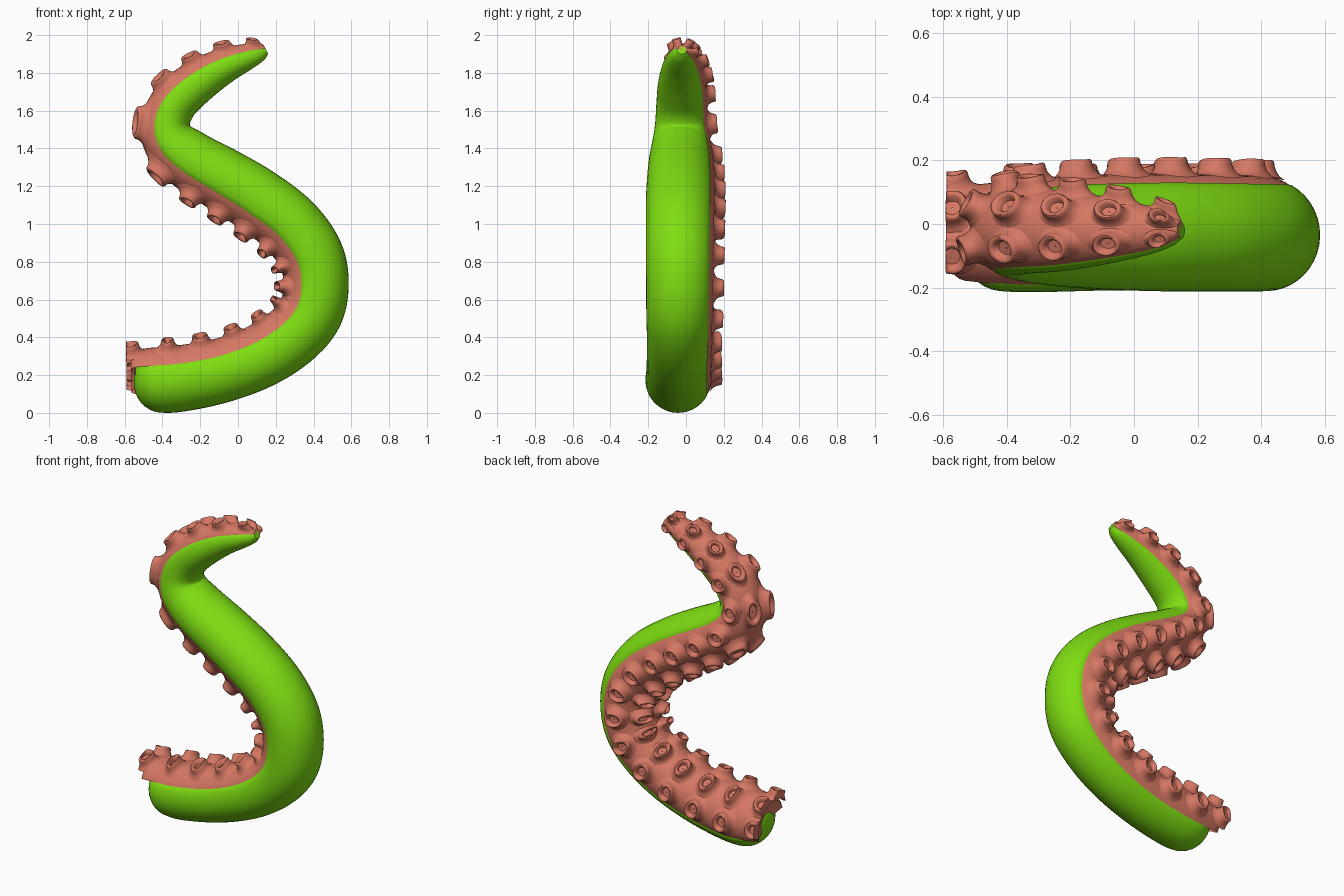
import bpy, bmesh, math
from mathutils import Vector

if "Cube" in bpy.data.objects:
    bpy.data.objects.remove(bpy.data.objects["Cube"])

# Centre path of the tentacle: x, z, radius
PATH = [(-0.57, 0.17, .152), (-0.45, 0.172, .166), (-0.33, 0.175, .172), (-0.1, 0.217, .167),
        (0.12, 0.297, .165), (0.292, 0.41, .165), (0.392, 0.54, .168), (0.417, 0.70, .169),
        (0.382, 0.85, .17), (0.27, 1.0, .17), (0.10, 1.13, .17), (-0.08, 1.24, .165),
        (-0.25, 1.34, .155), (-0.352, 1.43, .140), (-0.38, 1.53, .126), (-0.335, 1.64, .120),
        (-0.22, 1.745, .112), (-0.08, 1.83, .092), (0.05, 1.882, .066), (0.12, 1.905, .043),
        (0.15, 1.92, .022)]


def catmull(p0, p1, p2, p3, t):
    return 0.5 * (2 * p1 + (p2 - p0) * t + (2 * p0 - 5 * p1 + 4 * p2 - p3) * t * t
                  + (3 * p1 - p0 - 3 * p2 + p3) * t ** 3)


pts = [Vector(p) for p in PATH]
pts = [2 * pts[0] - pts[1]] + pts + [2 * pts[-1] - pts[-2]]
samples = [catmull(*pts[i:i + 4], k / 16) for i in range(len(pts) - 3) for k in range(16)]
samples.append(pts[-2])
dist = [0.0]
for a, b in zip(samples, samples[1:]):
    dist.append(dist[-1] + (b.xy - a.xy).length)
LENGTH = dist[-1]


def at(s):
    s = min(max(s, 0), LENGTH)
    i = 0
    while i < len(dist) - 2 and dist[i + 1] < s:
        i += 1
    return samples[i].lerp(samples[i + 1], (s - dist[i]) / (dist[i + 1] - dist[i]))


def place(s, deg, scale=1.0, h=0.0):
    """Point at distance s along the path, angle from the inner side towards the back."""
    s = min(max(s, -.02), LENGTH)
    c = at(s)
    t = (at(s + .03).xy - at(s - .03).xy).normalized()
    f = max(s, 0) / LENGTH
    a = math.radians(deg)
    rn = (c.z * scale + h) * math.cos(a)
    ry = (c.z * scale * (1.0 + .12 * f) + h) * math.sin(a)
    return (c.x - t.y * rn + min(s, 0), -0.043 + 0.022 * f + ry, c.y + t.x * rn)


def material(name, col):
    m = bpy.data.materials.new(name)
    m.diffuse_color = (*col, 1)
    m.use_nodes = True
    m.node_tree.nodes["Principled BSDF"].inputs["Base Color"].default_value = m.diffuse_color
    return m


def skin(bm, rows, closed):
    """Join rows of points with quads."""
    vs = [[bm.verts.new(p) for p in row] for row in rows]
    n = len(vs[0])
    for a, b in zip(vs, vs[1:]):
        for j in range(n if closed else n - 1):
            k = (j + 1) % n
            bm.faces.new((a[j], a[k], b[k], b[j]))
    return vs


def finish(bm, name, mat):
    bmesh.ops.remove_doubles(bm, verts=bm.verts, dist=1e-5)
    bmesh.ops.recalc_face_normals(bm, faces=bm.faces)
    me = bpy.data.meshes.new(name)
    bm.to_mesh(me)
    bm.free()
    me.materials.append(mat)
    ob = bpy.data.objects.new(name, me)
    bpy.context.collection.objects.link(ob)
    bpy.context.view_layer.objects.active = ob
    ob.select_set(True)
    bpy.ops.object.shade_smooth_by_angle(angle=math.radians(50))
    ob.select_set(False)


green = material("bright green", (.21, .73, .006))
red = material("salmon red", (.67, .185, .125))
EDGE0, EDGE1 = -62, 118          # angles where the red underside meets the green back

# Green back: full tube with rounded ends, sunk a little beneath the underside
bm = bmesh.new()
CAP, START = .13, .018
stations = [START + CAP * (1 - math.cos(i * math.pi / 16)) for i in range(8)]
stations += [CAP + START + (LENGTH - CAP - START) * i / 110 for i in range(111)]
rows = []
for s in stations:
    u = min(1, (s - START) / CAP)
    f = (1 - (1 - u) ** 2) ** .42
    row = []
    for j in range(40):
        sunk = .92 if 0 < j < 20 else 1
        row.append(place(s, EDGE0 + j * 9, max(f, .02) * sunk))
    rows.append(row)
vs = skin(bm, rows, True)
bm.faces.new(vs[0])
bm.faces.new(vs[-1])
finish(bm, "tentacle_back", green)

# Red underside skin, gently bulging out from the green edges
bm = bmesh.new()


def strip(s, scale):
    return [place(s, EDGE0 + (EDGE1 - EDGE0) * j / 24, scale,
                  scale * (-.003 + .012 * math.sin(math.pi * j / 24) ** .6)) for j in range(25)]


rows = [strip(.03, .35), strip(.005, .88), strip(.02, .97)]
rows += [strip(.04 + (LENGTH - .04) * i / 120, 1) for i in range(121)]
rows.append(strip(LENGTH, .1))
skin(bm, rows, False)
finish(bm, "tentacle_underside", red)

# Suckers: three rows of flared cups bent along the path
PROFILE = [(.088, .006), (.070, .013), (.058, .025), (.051, .040), (.048, .054), (.043, .059),
           (.036, .058), (.030, .050), (.026, .030), (.002, .028)]
bm = bmesh.new()
for i in range(18):
    u = i / 17
    s0 = (LENGTH - .05) * (u + .16 * u * (1 - u))
    size = .6 + .4 * at(s0).z / .165
    for deg in (-19, 31, 81):
        rows = []
        for rho, h in PROFILE:
            spread = math.degrees(rho / .18)
            rows.append([place(s0 + rho * size * math.cos(k * math.pi / 10),
                               deg + spread * math.sin(k * math.pi / 10), 1, h * size)
                         for k in range(20)])
        skin(bm, rows, True)
finish(bm, "suckers", red)
